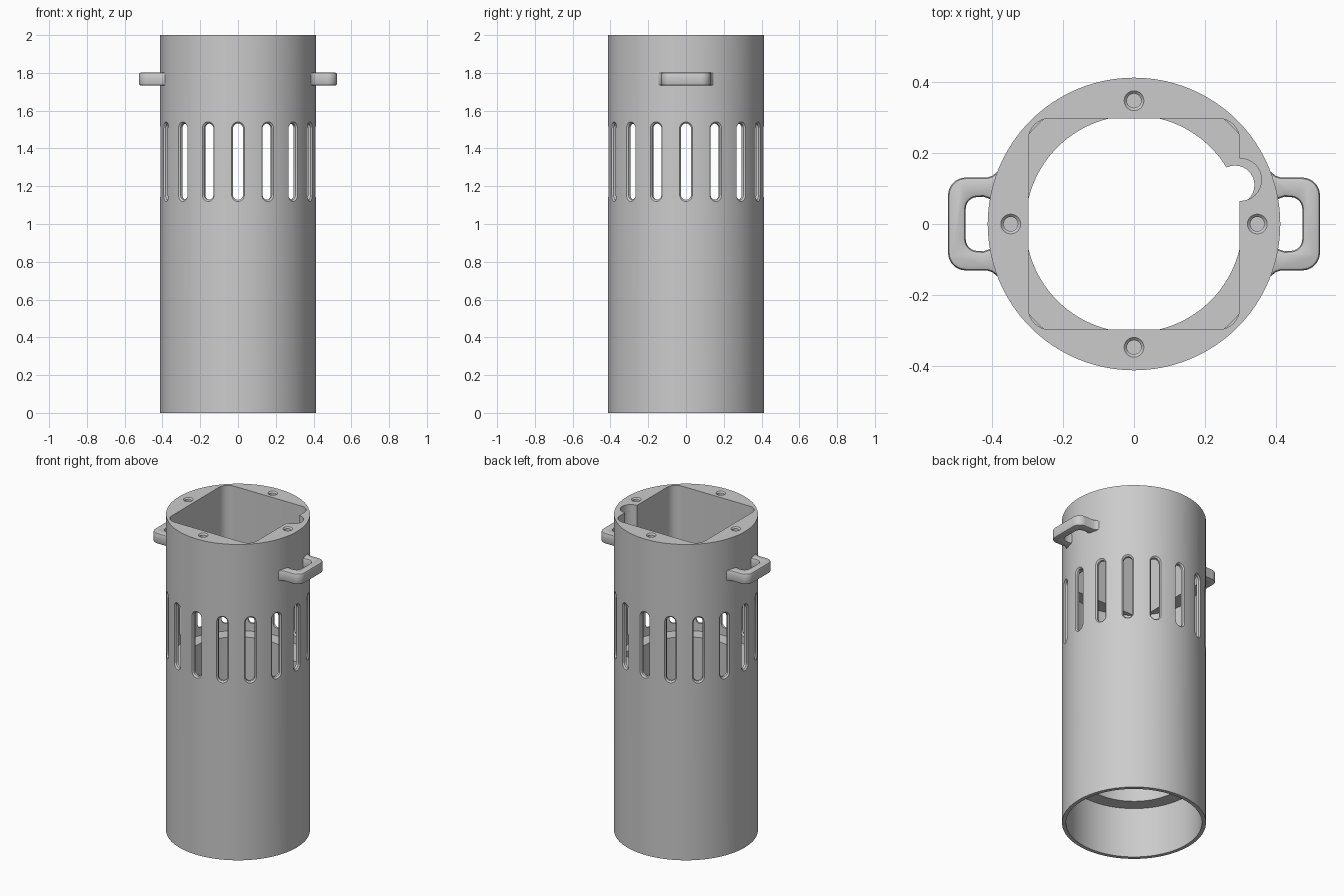
import bpy, bmesh, math
from mathutils import Matrix, Vector

cube = bpy.data.objects.get("Cube")
if cube:
    bpy.data.objects.remove(cube, do_unlink=True)

OUTER, BORE, RING = 0.413, 0.39, 0.306

grey = bpy.data.materials.new("plain grey")
grey.use_nodes = True
grey.diffuse_color = (0.6, 0.6, 0.6, 1)
grey.node_tree.nodes["Principled BSDF"].inputs["Base Color"].default_value = (0.6, 0.6, 0.6, 1)


def make_object(name, bm):
    bmesh.ops.recalc_face_normals(bm, faces=bm.faces)
    mesh = bpy.data.meshes.new(name)
    bm.to_mesh(mesh)
    bm.free()
    mesh.materials.append(grey)
    obj = bpy.data.objects.new(name, mesh)
    bpy.context.collection.objects.link(obj)
    return obj


def arc(cx, cy, r, start, end, n):
    """Points on an arc, angles in degrees."""
    angles = [math.radians(start + (end - start) * i / n) for i in range(n + 1)]
    return [(cx + r * math.cos(a), cy + r * math.sin(a)) for a in angles]


def circle(r, cx=0, cy=0, n=128):
    return arc(cx, cy, r, 0, 360, n)[:-1]


def loft(bm, sections, matrix=Matrix()):
    """Closed solid through (outline, height) sections of equal point count."""
    rings = [[bm.verts.new(matrix @ Vector((x, y, z))) for x, y in pts] for pts, z in sections]
    for low, high in zip(rings, rings[1:]):
        for i in range(len(low)):
            j = (i + 1) % len(low)
            bm.faces.new((low[i], low[j], high[j], high[i]))
    bm.faces.new(rings[0][::-1])
    bm.faces.new(rings[-1])


def solid(name, sections):
    bm = bmesh.new()
    loft(bm, sections)
    return make_object(name, bm)


def apply_modifiers(obj):
    deps = bpy.context.evaluated_depsgraph_get()
    mesh = bpy.data.meshes.new_from_object(obj.evaluated_get(deps))
    obj.modifiers.clear()
    obj.data = mesh


def cut(target, cutter):
    mod = target.modifiers.new("cut", "BOOLEAN")
    mod.operation = "DIFFERENCE"
    mod.solver = "EXACT"
    mod.object = cutter
    apply_modifiers(target)
    bpy.data.objects.remove(cutter, do_unlink=True)


def smooth(obj):
    bpy.ops.object.select_all(action="DESELECT")
    obj.select_set(True)
    bpy.context.view_layer.objects.active = obj
    bpy.ops.object.shade_smooth_by_angle(angle=math.radians(25))


# Tube with a stepped round bore: skirt, narrow ring and vented chamber
tube = solid("tube_body", [(circle(OUTER), 0), (circle(OUTER), 2)])
cut(tube, solid("bore_cutter", [
    (circle(BORE), -0.1), (circle(BORE), 0.32), (circle(RING), 0.32),
    (circle(RING), 1.08), (circle(BORE), 1.08), (circle(BORE), 1.6)]))

# Rounded square socket in the top
square = []
for k, (sx, sy) in enumerate([(1, 1), (-1, 1), (-1, -1), (1, -1)]):
    square += arc(sx * 0.238, sy * 0.238, 0.06, 90 * k, 90 * k + 90, 8)
cut(tube, solid("socket_cutter", [(square, 1.55), (square, 2.1)]))

# Slightly leaning cable channel beside the socket
cut(tube, solid("channel_cutter", [
    (circle(0.055, 0.285, 0.11, 32), 0.2), (circle(0.055, 0.285, 0.11, 32), 1.1),
    (circle(0.06, 0.30, 0.125, 32), 1.6), (circle(0.06, 0.30, 0.125, 32), 2.1)]))


# Sixteen upright vent slots with chamfered outer rims
def capsule(r):
    return arc(0, 0.1755, r, 0, 180, 12) + arc(0, -0.1755, r, 180, 360, 12)


bm = bmesh.new()
upright = Matrix(((0, 0, 1, 0), (1, 0, 0, 0), (0, 1, 0, 1.33), (0, 0, 0, 1)))
for k in range(16):
    turn = Matrix.Rotation(k * math.tau / 16, 4, "Z")
    loft(bm, [(capsule(0.0265), 0.34), (capsule(0.0265), 0.404), (capsule(0.0525), 0.43)],
         turn @ upright)
cut(tube, make_object("slot_cutter", bm))

# Four blind screw holes with countersunk mouths in the top rim
bm = bmesh.new()
for k in range(4):
    turn = Matrix.Rotation(k * math.tau / 4, 4, "Z") @ Matrix.Translation((0.348, 0, 0))
    loft(bm, [(circle(0.02, n=24), 1.85), (circle(0.02, n=24), 1.992),
              (circle(0.035, n=24), 2.007)], turn)
cut(tube, make_object("screw_hole_cutter", bm))
smooth(tube)

# Side loops with chamfered edges and flared roots
half = [(0.37, 0.15), (0.388, 0.146), (0.4, 0.136), (0.415, 0.131)]
outer = half[::-1] + []
outline = half + arc(0.475, 0.081, 0.05, 90, 0, 8)
outline += [(x, -y) for x, y in reversed(outline)]
hole_half = arc(0.442, -0.043, 0.033, 0, -90, 6) + [(0.425, -0.077), (0.405, -0.07), (0.37, -0.06)]
hole = [(x, -y) for x, y in reversed(hole_half)] + hole_half
profile = outline + hole[::-1]
for name, side in (("left_loop", 1), ("right_loop", -1)):
    pts = [(side * x, y) for x, y in profile]
    loop = solid(name, [(pts, 1.733), (pts, 1.802)])
    bevel = loop.modifiers.new("soft edges", "BEVEL")
    bevel.width = 0.011
    bevel.segments = 2
    bevel.limit_method = "ANGLE"
    bevel.angle_limit = math.radians(50)
    apply_modifiers(loop)
    smooth(loop)
